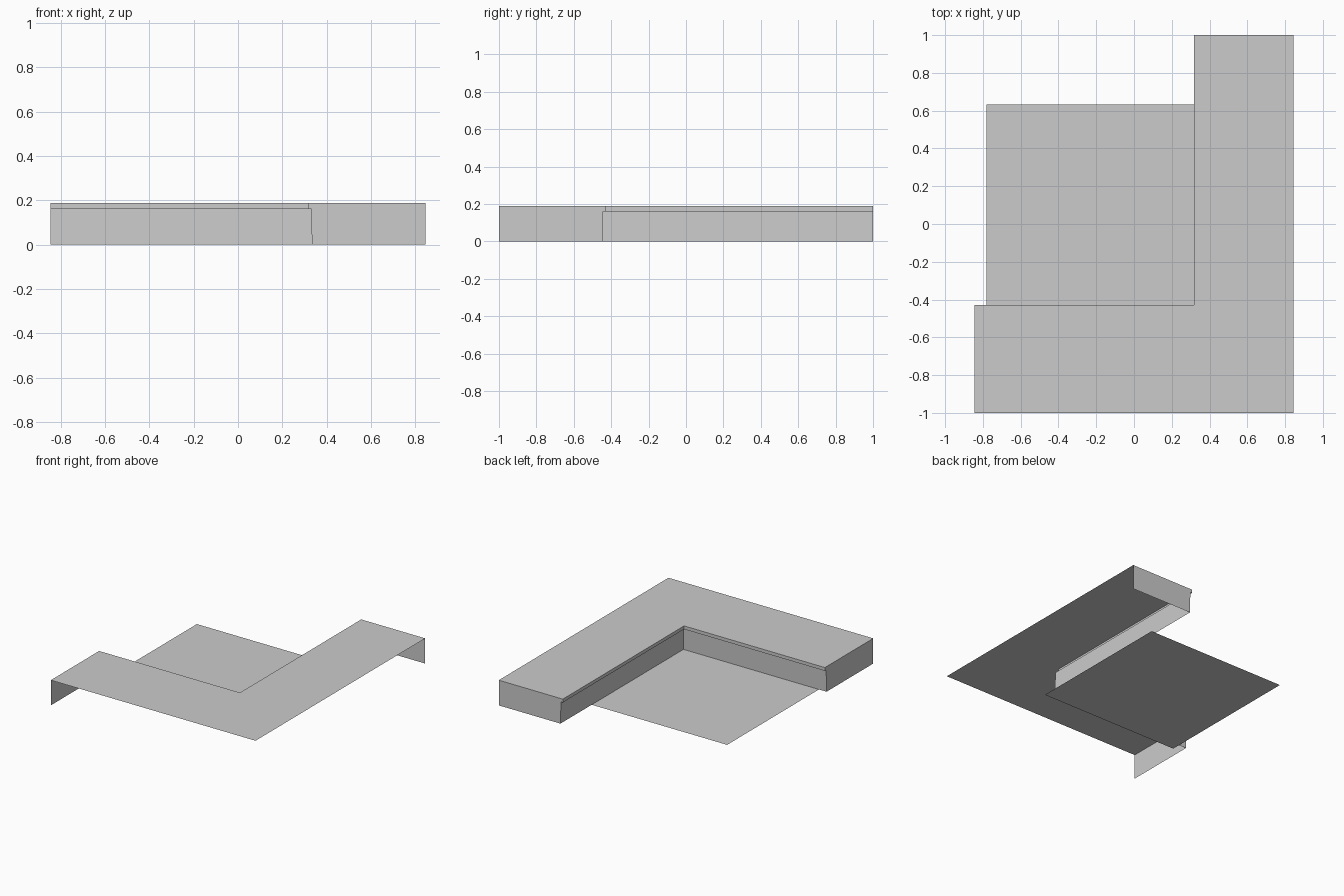
import bpy, bmesh

if "Cube" in bpy.data.objects:
    bpy.data.objects.remove(bpy.data.objects["Cube"])

END_X, END_Y, TOP, LIP = -0.845, 1.0, 0.188, 0.163

# Counter cross-section: (x on the right leg, y on the front leg, z)
profile = [
    (0.336, -0.450, 0.0),    # wall foot
    (0.332, -0.445, LIP),    # wall head, leaning very slightly
    (0.317, -0.430, LIP),    # underside of worktop lip
    (0.317, -0.430, TOP),    # lip top
    (0.845, -1.000, TOP),    # outer edge of worktop
]
outer_foot = (0.845, -1.0, 0.0)


def make_object(name, bm):
    mesh = bpy.data.meshes.new(name)
    bm.to_mesh(mesh)
    bm.free()
    obj = bpy.data.objects.new(name, mesh)
    bpy.context.collection.objects.link(obj)
    return obj


def left_end(p):
    return (END_X, p[1], p[2])


def back_end(p):
    return (p[0], END_Y, p[2])


def counter_part(name, points):
    """Sweep part of the section round the mitred corner."""
    bm = bmesh.new()
    rows = [[bm.verts.new(f(p)) for p in points] for f in (left_end, tuple, back_end)]
    for a, b in zip(rows, rows[1:]):
        for i in range(len(points) - 1):
            bm.faces.new((a[i], b[i], b[i + 1], a[i + 1]))
    bmesh.ops.recalc_face_normals(bm, faces=bm.faces)
    # The L-shaped sheet must face up / toward the inside of the L
    ref = max(bm.faces, key=lambda f: f.calc_area())
    outward = ref.normal.z if abs(ref.normal.z) > 0.5 else ref.normal.y - ref.normal.x
    if outward < 0:
        bmesh.ops.reverse_faces(bm, faces=bm.faces)
    return make_object(name, bm)


# Inner wall and overhanging worktop (outer sides and underside stay open)
counter_part("inner_wall", profile[:2])
counter_part("worktop", profile[1:])

# End panels closing the two counter ends
for name, place, axis, sign in (("left_end_panel", left_end, 0, -1),
                                ("back_end_panel", back_end, 1, 1)):
    bm = bmesh.new()
    face = bm.faces.new([bm.verts.new(place(p)) for p in profile + [outer_foot]])
    face.normal_update()
    if face.normal[axis] * sign < 0:
        face.normal_flip()
    make_object(name, bm)

# Floor sheet behind the counter, tucked under the wall
bm = bmesh.new()
bm.faces.new([bm.verts.new((x, y, 0.0)) for x, y in
              ((-0.782, -0.512), (0.372, -0.512), (0.372, 0.632), (-0.782, 0.632))])
make_object("floor", bm)
